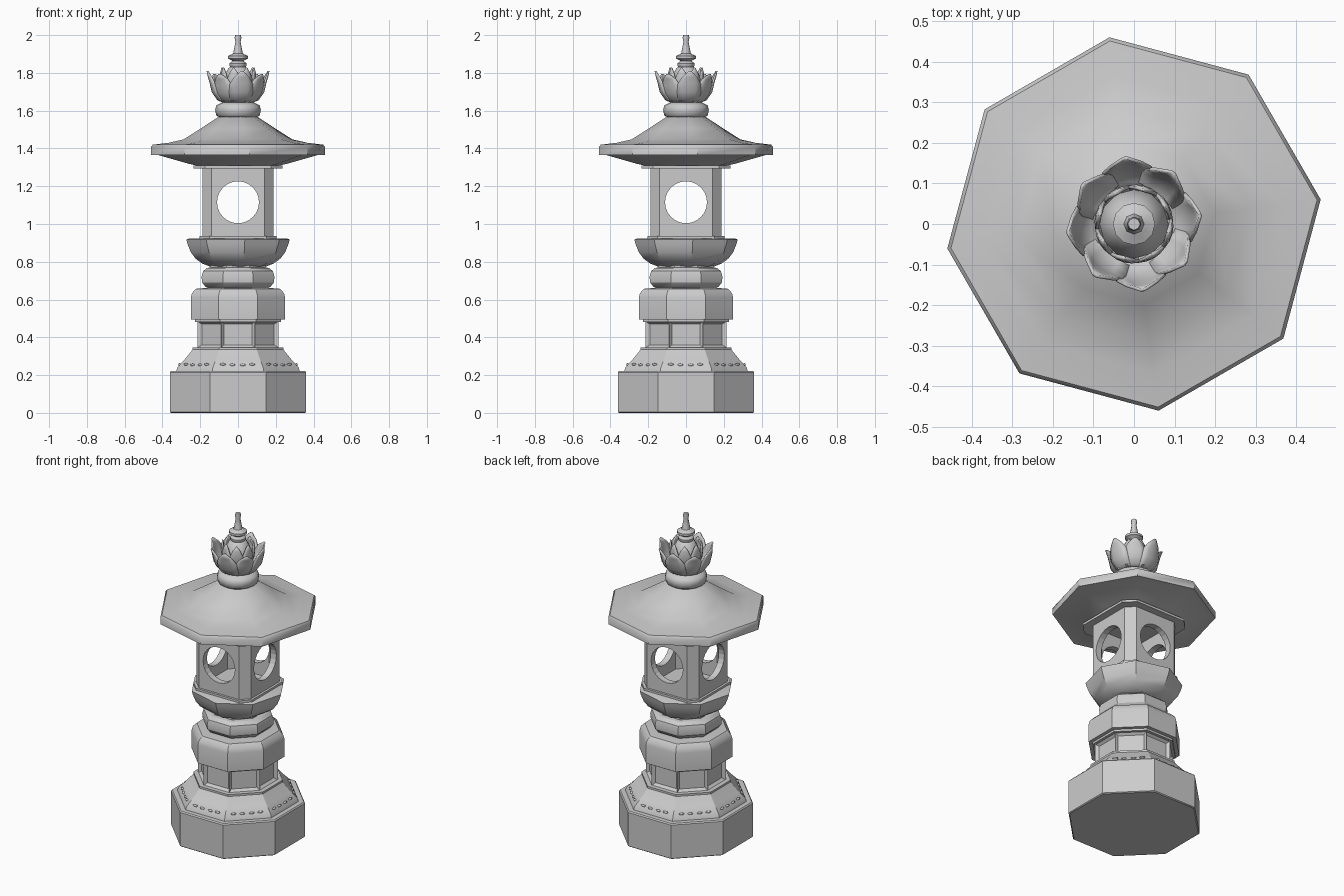
import bpy, bmesh, math
from math import sin, cos, pi, radians

if "Cube" in bpy.data.objects:
    bpy.data.objects.remove(bpy.data.objects["Cube"])

C8 = cos(pi / 8)


def octagon(rot=22.5):
    """Unit regular octagon; rot = angle of its first corner."""
    k = 1 / C8 if rot == 22.5 else 1.0   # unrotated tiers are sized by their flats
    return [(k * cos(radians(rot + 45 * i)), k * sin(radians(rot + 45 * i))) for i in range(8)]


def ngon(n):
    return [(cos(2 * pi * i / n), sin(2 * pi * i / n)) for i in range(n)]


def chamfered_square(c):
    q = [(1, -c), (1, c), (c, 1), (-c, 1), (-1, c), (-1, -c), (-c, -1), (c, -1)]
    return q


def finish(name, bm, angle=30):
    bmesh.ops.recalc_face_normals(bm, faces=bm.faces)
    me = bpy.data.meshes.new(name)
    bm.to_mesh(me)
    bm.free()
    ob = bpy.data.objects.new(name, me)
    bpy.context.collection.objects.link(ob)
    bpy.ops.object.select_all(action='DESELECT')
    ob.select_set(True)
    bpy.context.view_layer.objects.active = ob
    bpy.ops.object.shade_smooth_by_angle(angle=radians(angle))
    return ob


def loft(name, section, profile, closed=False, panels=None, angle=30):
    """Sweep a cross-section through (size, z) steps, capped or closed into a tube."""
    bm = bmesh.new()
    rings = [[bm.verts.new((x * s, y * s, z)) for x, y in section] for s, z in profile]
    n = len(section)
    pairs = list(zip(rings, rings[1:])) + ([(rings[-1], rings[0])] if closed else [])
    for a, b in pairs:
        for i in range(n):
            j = (i + 1) % n
            bm.faces.new((a[i], a[j], b[j], b[i]))
    if not closed:
        bm.faces.new(rings[0][::-1])
        bm.faces.new(rings[-1])
    bmesh.ops.recalc_face_normals(bm, faces=bm.faces)
    if panels:
        sides = [f for f in bm.faces if abs(f.normal.z) < 0.3]
        bmesh.ops.inset_individual(bm, faces=sides, thickness=panels[0], depth=-panels[1])
    return finish(name, bm, angle)


OCT, TURNED = octagon(), octagon(7.5)
BOX = chamfered_square(0.74)

# Pedestal tiers
loft("base_block", OCT, [(.355, 0), (.361, .005), (.361, .215), (.355, .222)])
loft("base_shoulder", OCT, [(.328, .215), (.322, .24), (.285, .28), (.24, .335)])
loft("waist_lower_plate", OCT, [(.24, .333), (.24, .347)])
loft("waist_panels", OCT, [(.215, .345), (.215, .485)], panels=(.022, .018))
loft("waist_upper_plate", OCT, [(.228, .482), (.228, .497)])
loft("middle_tier", OCT, [(.25, .495), (.25, .61), (.243, .635), (.222, .657), (.16, .662)])
loft("cushion", OCT, [(.15, .655), (.172, .668), (.19, .69), (.193, .72),
                      (.185, .75), (.165, .767), (.145, .77)])
loft("cushion_neck", OCT, [(.145, .76), (.145, .79)])
loft("bowl", TURNED, [(.15, .775), (.19, .79), (.225, .815), (.252, .85),
                      (.268, .89), (.276, .918), (.262, .923)])

# Scroll relief around the shoulder
bm = bmesh.new()
for k in range(8):
    for t in (-.08, -.03, .025, .075):
        r0 = bmesh.ops.create_icosphere(bm, subdivisions=1, radius=.012)["verts"]
        bmesh.ops.scale(bm, vec=(.7, 1.5, .6), verts=r0)
        a = k * pi / 4
        c, s = cos(a), sin(a)
        for v in r0:
            x, y = v.co.x + .309, v.co.y + t
            v.co = (x * c - y * s, x * s + y * c, v.co.z + .252 + .06 * abs(t))
finish("shoulder_relief", bm, 60)

# Lamp chamber: hollow box with a round window through each side
loft("chamber_sill", BOX, [(.203, .92), (.203, .936)])
chamber = loft("lamp_chamber", BOX, [(.189, .93), (.189, 1.3), (.15, 1.3), (.15, .93)], closed=True)
for axis, rot in (("x", (0, pi / 2, 0)), ("y", (pi / 2, 0, 0))):
    bpy.ops.mesh.primitive_cylinder_add(vertices=24, radius=.111, depth=.6,
                                        location=(0, 0, 1.115), rotation=rot)
    cutter = bpy.context.object
    cutter.name = "window_cutter_" + axis
    cutter.hide_render = True
    cutter.display_type = 'WIRE'
    mod = chamber.modifiers.new("window_" + axis, 'BOOLEAN')
    mod.operation, mod.solver, mod.object = 'DIFFERENCE', 'EXACT', cutter
    bpy.context.view_layer.objects.active = chamber
    bpy.ops.object.modifier_apply(modifier=mod.name)
    bpy.data.objects.remove(cutter)
loft("chamber_lintel", BOX, [(.235, 1.295), (.235, 1.31)])

# Roof with flared eaves
loft("roof", TURNED, [(.2, 1.305), (.26, 1.318), (.43, 1.366), (.464, 1.366), (.464, 1.408),
                      (.455, 1.42), (.37, 1.43), (.29, 1.448), (.2, 1.505), (.1, 1.57)], angle=40)
loft("roof_collar", ngon(16), [(.1, 1.565), (.115, 1.575), (.121, 1.605), (.115, 1.628),
                               (.095, 1.638), (.07, 1.65)], angle=50)


# Lotus finial
def lotus_ring(name, count, turn, path, width):
    """Ring of cupped pointed petals; path holds (radius, z, relative width) steps."""
    bm = bmesh.new()
    for k in range(count):
        a0 = radians(turn) + 2 * pi * k / count
        rows = []
        for r, z, w in path:
            row = []
            for v in (-1, -.5, 0, .5, 1):
                x = r - .25 * width * w * v * v
                y = width * w * v
                row.append(bm.verts.new((x * cos(a0) - y * sin(a0),
                                         x * sin(a0) + y * cos(a0), z)))
            rows.append(row)
        for p, q in zip(rows, rows[1:]):
            for i in range(4):
                bm.faces.new((p[i], p[i + 1], q[i + 1], q[i]))
    ob = finish(name, bm, 60)
    sol = ob.modifiers.new("thickness", 'SOLIDIFY')
    sol.thickness = .008
    return ob


lotus_ring("lotus_outer_petals", 4, 7.5,
           [(.06, 1.642, .5), (.105, 1.662, .85), (.132, 1.7, 1), (.143, 1.745, .95),
            (.153, 1.78, .6), (.16, 1.81, .08)], .062)
lotus_ring("lotus_middle_petals", 4, 52.5,
           [(.06, 1.642, .5), (.1, 1.66, .85), (.127, 1.695, 1), (.137, 1.735, .95),
            (.146, 1.77, .6), (.155, 1.795, .08)], .062)
lotus_ring("lotus_inner_petals", 8, 30,
           [(.07, 1.67, .8), (.092, 1.72, 1), (.098, 1.765, .9), (.096, 1.8, .55),
            (.09, 1.828, .08)], .042)
loft("lotus_bud", ngon(12), [(.06, 1.64), (.085, 1.68), (.085, 1.74), (.07, 1.79),
                             (.05, 1.825), (.035, 1.835)], angle=50)
loft("finial_rings", ngon(12), [(.035, 1.825), (.046, 1.838), (.046, 1.85), (.03, 1.862),
                                (.036, 1.868), (.052, 1.876), (.052, 1.89), (.03, 1.9),
                                (.022, 1.905)], angle=50)
loft("finial_spire", ngon(8), [(.026, 1.9), (.02, 1.93), (.014, 1.965), (.018, 1.985),
                               (.015, 2.0)], angle=50)
